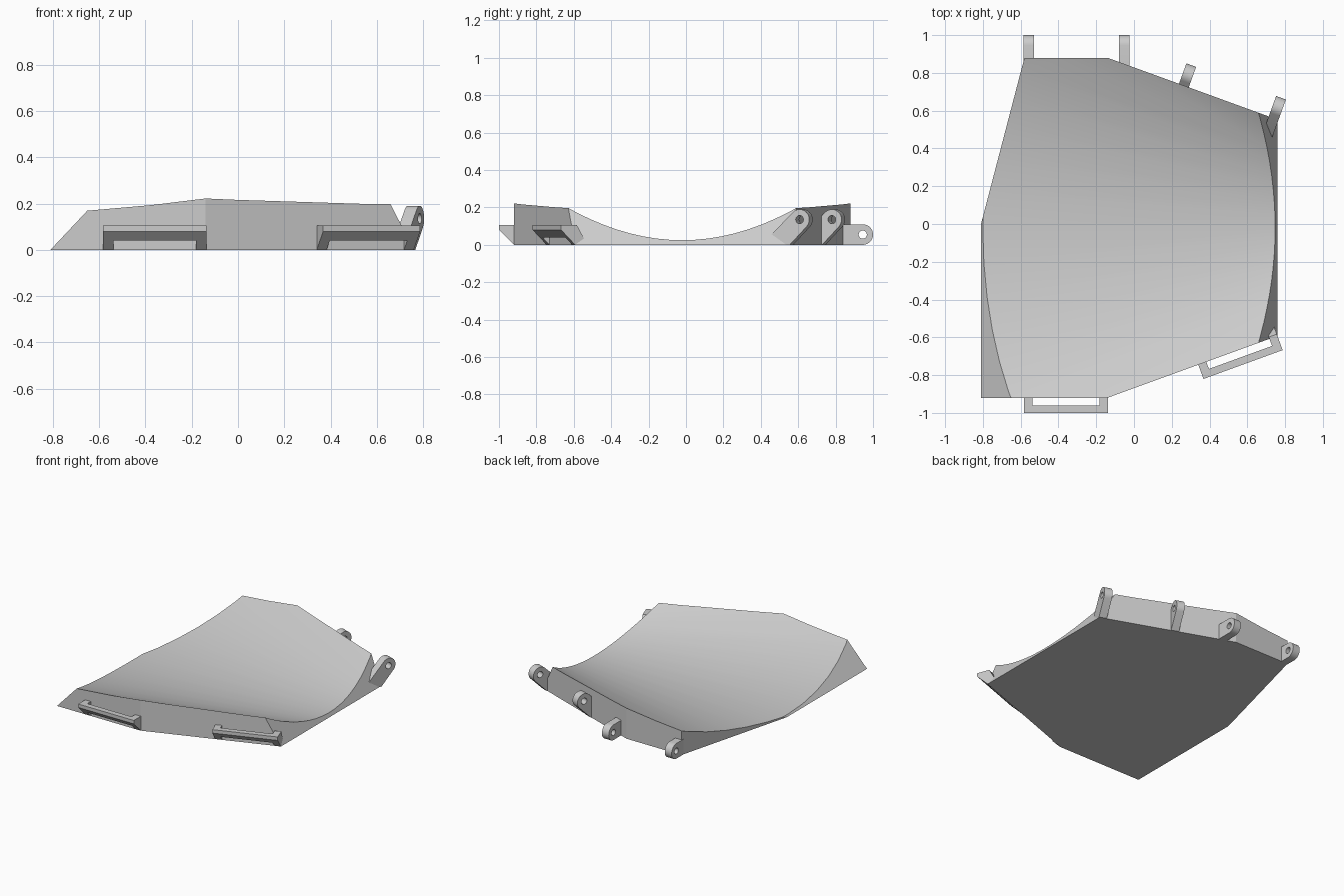
import bpy, bmesh, math
from mathutils import Matrix

old = bpy.data.objects.get("Cube")
if old:
    bpy.data.objects.remove(old)

GREY = (0.604, 0.604, 0.604, 1)
mat = bpy.data.materials.new("plain_grey")
mat.use_nodes = True
mat.diffuse_color = GREY
mat.node_tree.nodes["Principled BSDF"].inputs["Base Color"].default_value = GREY


def make_object(name, bm, matrix=Matrix()):
    bmesh.ops.recalc_face_normals(bm, faces=bm.faces)
    mesh = bpy.data.meshes.new(name)
    bm.to_mesh(mesh)
    bm.free()
    mesh.materials.append(mat)
    obj = bpy.data.objects.new(name, mesh)
    obj.matrix_world = matrix
    bpy.context.collection.objects.link(obj)
    return obj


def smooth(obj, degrees):
    bpy.ops.object.select_all(action='DESELECT')
    obj.select_set(True)
    bpy.context.view_layer.objects.active = obj
    bpy.ops.object.shade_smooth_by_angle(angle=math.radians(degrees))


def add_plate(bm, loops, x0, x1):
    """Extrude a profile (outline plus optional holes, in outward/up axes) along x."""
    edges = []
    for loop in loops:
        vs = [bm.verts.new((x0, d, z)) for d, z in loop]
        edges += [bm.edges.new((vs[i - 1], vs[i])) for i in range(len(vs))]
    fill = bmesh.ops.triangle_fill(bm, edges=edges, use_beauty=True)["geom"]
    faces = [g for g in fill if isinstance(g, bmesh.types.BMFace)]
    ext = bmesh.ops.extrude_face_region(bm, geom=faces, use_keep_orig=True)["geom"]
    verts = [g for g in ext if isinstance(g, bmesh.types.BMVert)]
    bmesh.ops.translate(bm, verts=verts, vec=(x1 - x0, 0, 0))


def trim(bm, point, normal):
    """Cut away everything on the normal's side of a plane and cap the cut."""
    bmesh.ops.bisect_plane(bm, geom=bm.verts[:] + bm.edges[:] + bm.faces[:], dist=1e-5,
                           plane_co=point, plane_no=normal, clear_outer=True)
    bmesh.ops.holes_fill(bm, edges=[e for e in bm.edges if e.is_boundary], sides=0)


def arc(center, radius, start, end, count):
    angles = [math.radians(start + (end - start) * i / count) for i in range(count + 1)]
    return [(center[0] + radius * math.cos(a), center[1] + radius * math.sin(a)) for a in angles]


def placed(x, y, degrees):
    return Matrix.Translation((x, y, 0)) @ Matrix.Rotation(math.radians(degrees), 4, 'Z')


# Body: conical dished sheet, extruded down to the floor
SLOPE = math.tan(math.radians(20))
FRONT, BACK, BEND, LEFT_X, RIGHT_X = -0.92, 0.88, -0.14, -0.81, 0.76
bm = bmesh.new()
rows = []
for i in range(-14, 15):
    angle = math.radians(3.75 * i)
    row = []
    for x in (-1, 1):
        radius = 1.92 - 1.15 * x
        floor = 0.0177 + 0.0096 * x
        row.append(bm.verts.new((x, radius * math.sin(angle) - 0.02,
                                 floor + radius * (1 - math.cos(angle)))))
    rows.append(row)
for (a, b), (c, d) in zip(rows, rows[1:]):
    bm.faces.new((a, b, d, c))
ext = bmesh.ops.extrude_face_region(bm, geom=bm.faces[:], use_keep_orig=True)["geom"]
for g in ext:
    if isinstance(g, bmesh.types.BMVert):
        g.co.z = 0

# Trim to the outline: front, back, their angled halves, rear left wall, sloped ends
trim(bm, (BEND, FRONT, 0), (0, -1, 0))
trim(bm, (BEND, BACK, 0), (0, 1, 0))
trim(bm, (BEND, FRONT, 0), (SLOPE, -1, 0))
trim(bm, (BEND, BACK, 0), (SLOPE, 1, 0))
trim(bm, (LEFT_X, 0, 0), (-BACK, -0.58 - LEFT_X, 0))
trim(bm, (LEFT_X, 0, 0), (-1, 0, 0.94))
trim(bm, (RIGHT_X, 0, 0), (1, 0, 0.513))
bottom = [f for f in bm.faces if all(v.co.z < 1e-6 for v in f.verts)]
bmesh.ops.dissolve_faces(bm, faces=bottom)
smooth(make_object("body", bm), 12)

# Rear hinge lugs: two level ones, two raised at an angle
R, HOLE, HALF = 0.055, 0.022, 0.0275
low, high = (0.065, R), (0.06, 0.135)
level_profile = [(-0.04, 0)] + arc(low, R, -90, 90, 16) + [(-0.04, 2 * R)]
raised_profile = [(-0.1, 0.055), (-0.045, 0), (0.004, 0)] + arc(high, R, -45, 135, 16)
lugs = [("outer_level_lug", -0.557, BACK, 0, level_profile, low),
        ("inner_level_lug", -0.052, BACK, 0, level_profile, low),
        ("inner_raised_lug", 0.264, BACK - (0.264 - BEND) * SLOPE, -20, raised_profile, high),
        ("outer_raised_lug", 0.739, BACK - (0.739 - BEND) * SLOPE, -20, raised_profile, high)]
for name, x, y, turn, profile, center in lugs:
    bm = bmesh.new()
    hole = arc(center, HOLE, 0, 360, 20)[:-1]
    add_plate(bm, [profile, hole], -HALF, HALF)
    smooth(make_object(name, bm, placed(x, y, turn)), 25)

# Front handles: two legs and a cross bar with a sloped underside
leg = [(0.08, 0.105), (0.08, 0.08), (0, 0), (-0.02, 0), (-0.05, 0.035), (-0.01, 0.105)]
bar = [(0.08, 0.105), (0.08, 0.08), (0.04, 0.04), (0.04, 0.105)]
W, T = 0.223, 0.045
for name, x, y, turn in (("straight_handle", -0.36, FRONT, 180),
                         ("angled_handle", 0.55, FRONT + (0.55 - BEND) * SLOPE, 200)):
    bm = bmesh.new()
    add_plate(bm, [leg], -W, -W + T)
    add_plate(bm, [bar], -W + T, W - T)
    add_plate(bm, [leg], W - T, W)
    make_object(name, bm, placed(x, y, turn))
